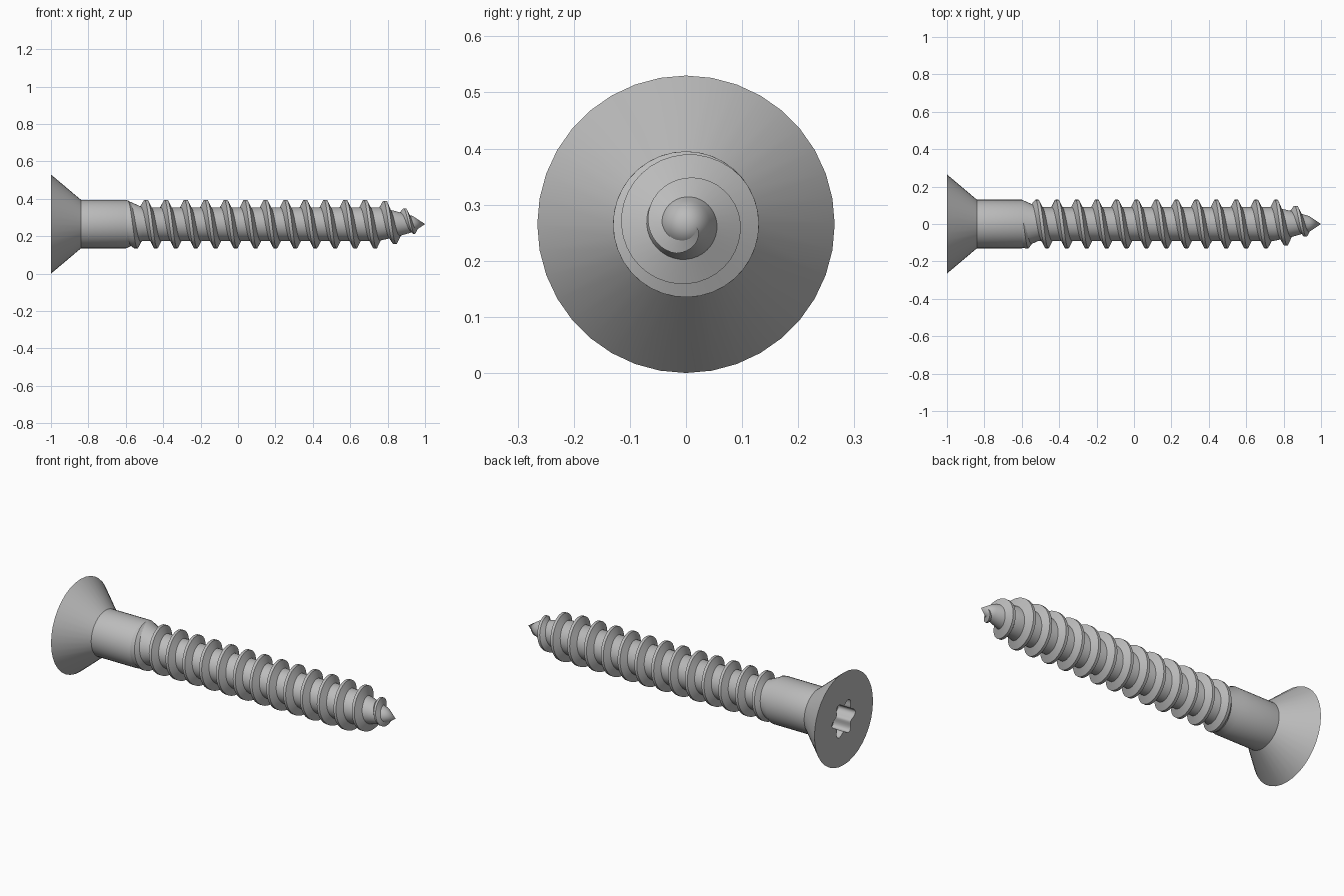
import bpy, bmesh
from math import sin, cos, pi, tau, radians

if "Cube" in bpy.data.objects:
    bpy.data.objects.remove(bpy.data.objects["Cube"])

HEAD_R, SHANK_R, CORE_R = 0.265, 0.13, 0.09
SEGMENTS = 36
PITCH = 0.1065
CREST_X = -0.492          # where one thread crest passes the top

steel = bpy.data.materials.new("grey steel")
steel.use_nodes = True
steel.diffuse_color = (0.5, 0.5, 0.5, 1)
steel.node_tree.nodes["Principled BSDF"].inputs["Base Color"].default_value = (0.5, 0.5, 0.5, 1)


def point(x, r, a):
    """Point around the screw axis; the angle runs from the top towards the front."""
    return (x, -r * sin(a), HEAD_R + r * cos(a))


def ring(x, r):
    return [point(x, r, tau * i / SEGMENTS) for i in range(SEGMENTS)]


def lookup(profile, x):
    """Linear radius along an (x, radius) profile."""
    for (x0, r0), (x1, r1) in zip(profile, profile[1:]):
        if x <= x1:
            return r0 + (r1 - r0) * max(0, (x - x0) / (x1 - x0))
    return profile[-1][1]


def skin(bm, rows, wrap=True):
    """Join neighbouring rows of points with quads and return the vertex rows."""
    rows = [[bm.verts.new(p) for p in row] for row in rows]
    n = len(rows[0])
    for a, b in zip(rows, rows[1:]):
        for i in range(n if wrap else n - 1):
            j = (i + 1) % n
            bm.faces.new((a[i], a[j], b[j], b[i]))
    return rows


def finish(bm, name):
    bmesh.ops.remove_doubles(bm, verts=bm.verts[:], dist=1e-5)
    bmesh.ops.recalc_face_normals(bm, faces=bm.faces[:])
    mesh = bpy.data.meshes.new(name)
    bm.to_mesh(mesh)
    bm.free()
    mesh.materials.append(steel)
    mesh.shade_smooth()
    mesh.set_sharp_from_angle(angle=radians(32))
    bpy.context.collection.objects.link(bpy.data.objects.new(name, mesh))


# Countersunk head with a six-lobed socket
bm = bmesh.new()
cone = skin(bm, [ring(-1, HEAD_R), ring(-0.84, SHANK_R)])


def lobes(x):
    steps = [tau * i / 72 for i in range(72)]
    return [point(x, 0.09 + 0.016 * cos(6 * (a - pi / 2)), a) for a in steps]


socket = skin(bm, [lobes(-1), lobes(-0.89)])
bm.faces.new(socket[1])
rim = [e for e in bm.edges if e.is_boundary and all(v.co.x < -0.99 for v in e.verts)]
bmesh.ops.triangle_fill(bm, edges=rim, use_beauty=True, normal=(-1, 0, 0))
finish(bm, "countersunk_head")

# Plain shank, narrowing to the core and the pointed tip
core = [(-0.84, SHANK_R), (-0.6, SHANK_R), (-0.51, CORE_R), (0.75, CORE_R),
        (0.84, 0.07), (0.935, 0.043), (1, 0)]
bm = bmesh.new()
skin(bm, [ring(x, r) for x, r in core])
finish(bm, "shank_and_tip")

# Right-handed thread that runs out of the shank and fades into the tip
crest = [(-0.62, 0.124), (-0.58, SHANK_R), (0.77, SHANK_R), (0.87, 0.096),
         (0.94, 0.055), (0.97, 0.018)]
start, end = -0.62, 0.97
steps = int((end - start) / PITCH * SEGMENTS)
rows = []
for i in range(steps + 1):
    x = start + (end - start) * i / steps
    a = tau * (x - CREST_X) / PITCH
    top = lookup(crest, x)
    size = min(1, max(0.2, top / 0.1))
    row = []
    for side, width in ((-1, 0.029), (-1, 0.008), (1, 0.008), (1, 0.029)):
        px = x + side * width * size
        r = top if width < 0.01 else min(top, lookup(core, px)) - 0.004
        row.append(point(px, r, a))
    rows.append(row)
bm = bmesh.new()
skin(bm, rows, wrap=False)
finish(bm, "screw_thread")
